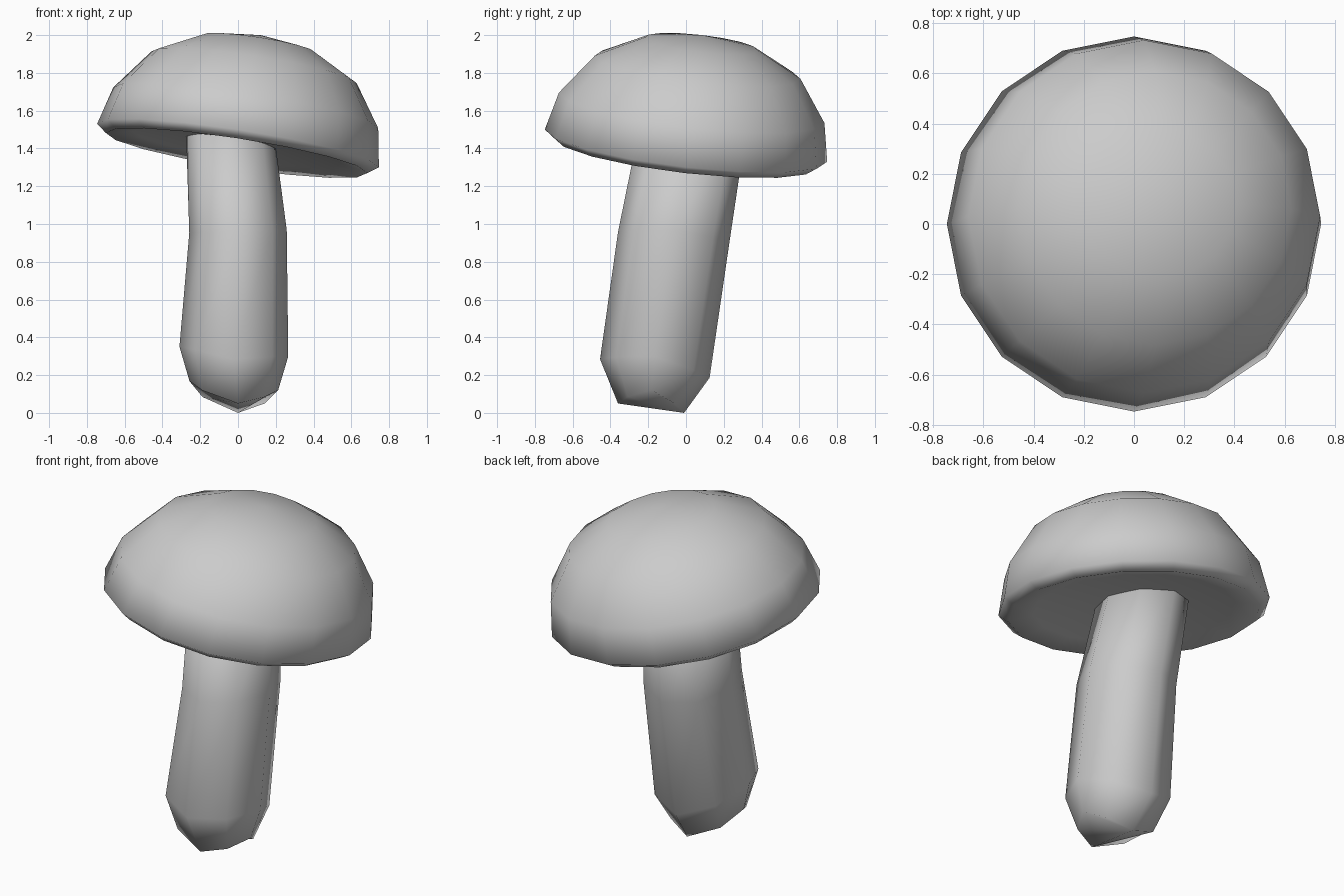
import bpy, bmesh
from math import sin, cos, tau
from mathutils import Vector

if "Cube" in bpy.data.objects:
    bpy.data.objects.remove(bpy.data.objects["Cube"])


def make_object(name, bm):
    bmesh.ops.recalc_face_normals(bm, faces=bm.faces)
    for f in bm.faces:
        f.smooth = True
    mesh = bpy.data.meshes.new(name)
    bm.to_mesh(mesh)
    bm.free()
    ob = bpy.data.objects.new(name, mesh)
    bpy.context.collection.objects.link(ob)
    return ob


def bridge(bm, lower, upper):
    n = len(lower)
    for i in range(n):
        j = (i + 1) % n
        bm.faces.new((lower[i], lower[j], upper[j], upper[i]))


def fan(bm, ring, tip):
    for i in range(len(ring)):
        bm.faces.new((ring[i], ring[(i + 1) % len(ring)], tip))


# Cap: 16-sided dome, tilted down toward the back right, shallow hollow underside
ORIGIN = Vector((0, 0, 1.415))
X_DIR, Y_DIR = Vector((0.988, 0, -0.152)), Vector((0, 0.99, -0.113))
AXIS = Vector((0.2, 0.147, 0.98))
profile = [(0.56, -0.01), (0.70, -0.04), (0.755, 0.0), (0.71, 0.204),
           (0.55, 0.423), (0.30, 0.551)]  # radius, height along the axis


def cap_point(r, t, a):
    return ORIGIN + X_DIR * r * cos(a) + Y_DIR * r * sin(a) + AXIS * t


bm = bmesh.new()
rings = [[bm.verts.new(cap_point(r, t, tau * i / 16)) for i in range(16)]
         for r, t in profile]
for lo, hi in zip(rings, rings[1:]):
    bridge(bm, lo, hi)
fan(bm, rings[0], bm.verts.new(cap_point(0, 0.03, 0)))
fan(bm, rings[-1], bm.verts.new(cap_point(0, 0.597, 0)))
make_object("mushroom_cap", bm)

# Stem: bent 8-sided tube; each ring is centre, radii, slope in x and y, side lift
sections = [
    ((-0.022, -0.185, 0.025), 0.235, 0.175, -0.10, -0.14, 0.12),
    ((-0.022, -0.165, 0.235), 0.288, 0.29, -0.09, -0.17, 0.09),
    ((0.0, -0.065, 0.93), 0.258, 0.295, 0.03, -0.09, 0.03),
    ((-0.04, 0.03, 1.47), 0.235, 0.28, -0.10, -0.10, 0.0),
]
bm = bmesh.new()
rings = []
for (cx, cy, cz), rx, ry, sx, sy, lift in sections:
    ring = []
    for i in range(8):
        c, s = cos(tau * i / 8), sin(tau * i / 8)
        ring.append(bm.verts.new((cx + rx * c, cy + ry * s,
                                  cz + sx * rx * c + sy * ry * s + lift * c * c)))
    rings.append(ring)
for lo, hi in zip(rings, rings[1:]):
    bridge(bm, lo, hi)
bm.faces.new(rings[-1])

# Keeled foot: two halves meeting on a ridge from front to back
foot = rings[0]
foot[2].co = (0, -0.01, 0)
foot[6].co = (0, -0.36, 0.05)
bm.faces.new((foot[2], foot[3], foot[4], foot[5], foot[6]))
bm.faces.new((foot[6], foot[7], foot[0], foot[1], foot[2]))
make_object("mushroom_stem", bm)
